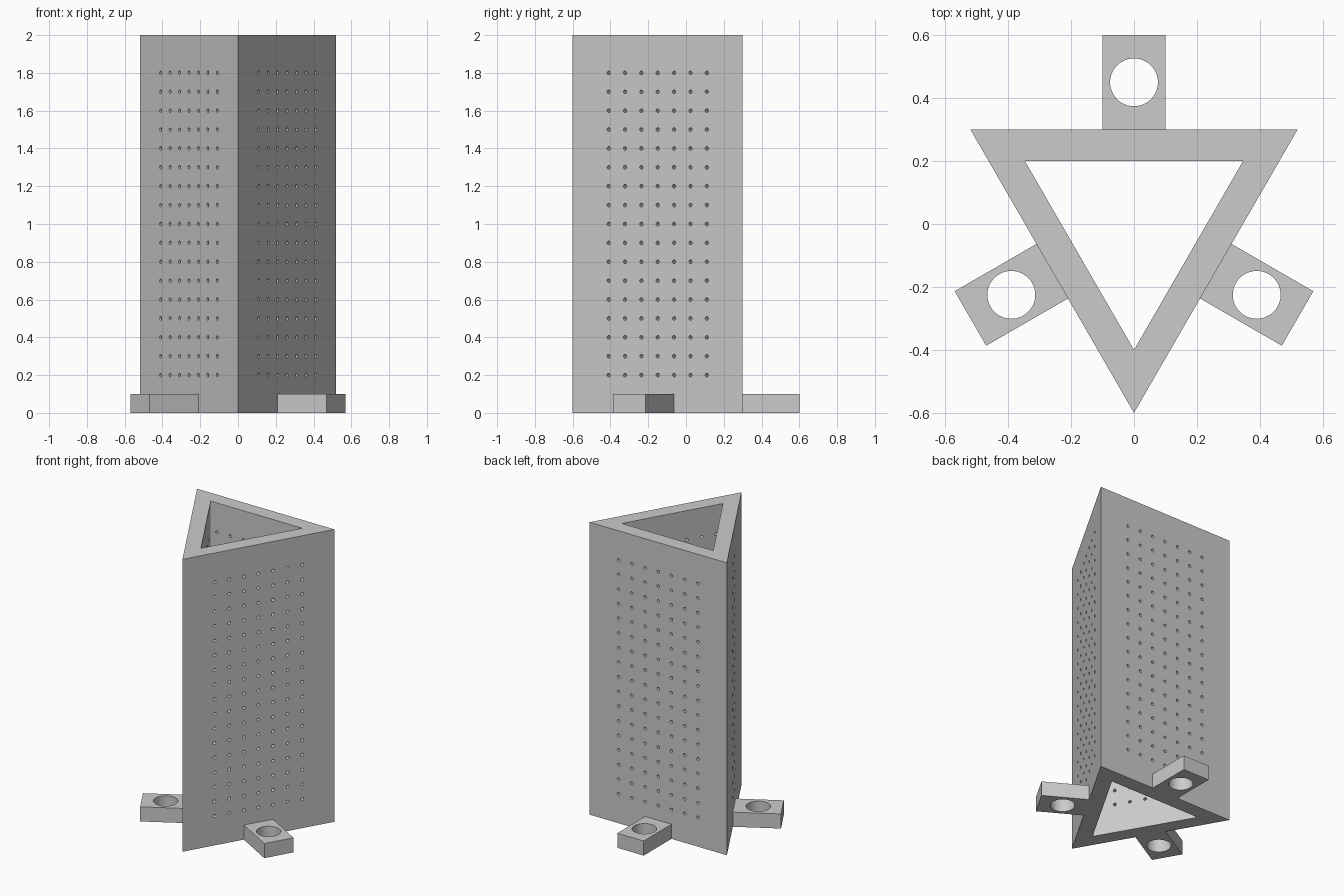
import bpy
import bmesh
from math import pi, cos, sin
from mathutils import Matrix, Vector

cube = bpy.data.objects.get("Cube")
if cube:
    bpy.data.objects.remove(cube, do_unlink=True)

GREY = (0.6, 0.6, 0.6, 1.0)
grey = bpy.data.materials.new("plain grey")
grey.use_nodes = True
grey.diffuse_color = GREY
grey.node_tree.nodes["Principled BSDF"].inputs["Base Color"].default_value = GREY

TURNS = [Matrix.Rotation(i * 2 * pi / 3, 4, "Z") for i in range(3)]


def make_object(name, bm):
    bmesh.ops.recalc_face_normals(bm, faces=bm.faces)
    mesh = bpy.data.meshes.new(name)
    bm.to_mesh(mesh)
    bm.free()
    mesh.materials.append(grey)
    obj = bpy.data.objects.new(name, mesh)
    bpy.context.collection.objects.link(obj)
    return obj


def add_prism(bm, outline, height):
    face = bm.faces.new([bm.verts.new((x, y, 0)) for x, y in outline])
    new = bmesh.ops.extrude_face_region(bm, geom=[face])["geom"]
    verts = [v for v in new if isinstance(v, bmesh.types.BMVert)]
    bmesh.ops.translate(bm, verts=verts, vec=(0, 0, height))


def add_cylinder(bm, matrix, radius, depth, sides):
    bmesh.ops.create_cone(bm, cap_ends=True, segments=sides, radius1=radius,
                          radius2=radius, depth=depth, matrix=matrix)


def cut(obj, cutter):
    mod = obj.modifiers.new("cut", "BOOLEAN")
    mod.operation = "DIFFERENCE"
    mod.solver = "EXACT"
    mod.object = cutter
    bpy.ops.object.select_all(action="DESELECT")
    bpy.context.view_layer.objects.active = obj
    obj.select_set(True)
    bpy.ops.object.modifier_apply(modifier=mod.name)
    bpy.data.objects.remove(cutter, do_unlink=True)
    bpy.ops.object.shade_smooth_by_angle(angle=pi / 5)


# Hollow triangular tower, one corner to the front, open at both ends
bm = bmesh.new()
rings = []
for z in (0, 2):
    for radius in (0.6, 0.4):
        rings.append([bm.verts.new((radius * cos(a), radius * sin(a), z))
                      for a in (pi / 6 + k * 2 * pi / 3 for k in range(3))])
outer_low, inner_low, outer_top, inner_top = rings
for a, b in ((outer_low, outer_top), (inner_low, inner_top),
             (outer_low, inner_low), (outer_top, inner_top)):
    for i in range(3):
        j = (i + 1) % 3
        bm.faces.new((a[i], a[j], b[j], b[i]))
tower = make_object("tower", bm)

# Grid of small round holes through each wall
bm = bmesh.new()
for turn in TURNS:
    for col in range(-3, 4):
        for row in range(2, 19):
            place = Matrix.Translation((col * 0.1, 0.25, row * 0.1))
            add_cylinder(bm, turn @ place @ Matrix.Rotation(pi / 2, 4, "X"),
                         0.01, 0.14, 16)
cut(tower, make_object("hole_cutter", bm))

# Mounting tabs at the foot of each wall, each with a bolt hole
for name, turn in zip(("back_tab", "right_tab", "left_tab"), TURNS):
    bm = bmesh.new()
    add_prism(bm, [(-0.1, 0.3), (0.1, 0.3), (0.1, 0.6), (-0.1, 0.6)], 0.1)
    bm.transform(turn)
    tab = make_object(name, bm)
    bm = bmesh.new()
    add_cylinder(bm, turn @ Matrix.Translation((0, 0.45, 0.05)), 0.076, 0.3, 48)
    cut(tab, make_object("bolt_hole_cutter", bm))
